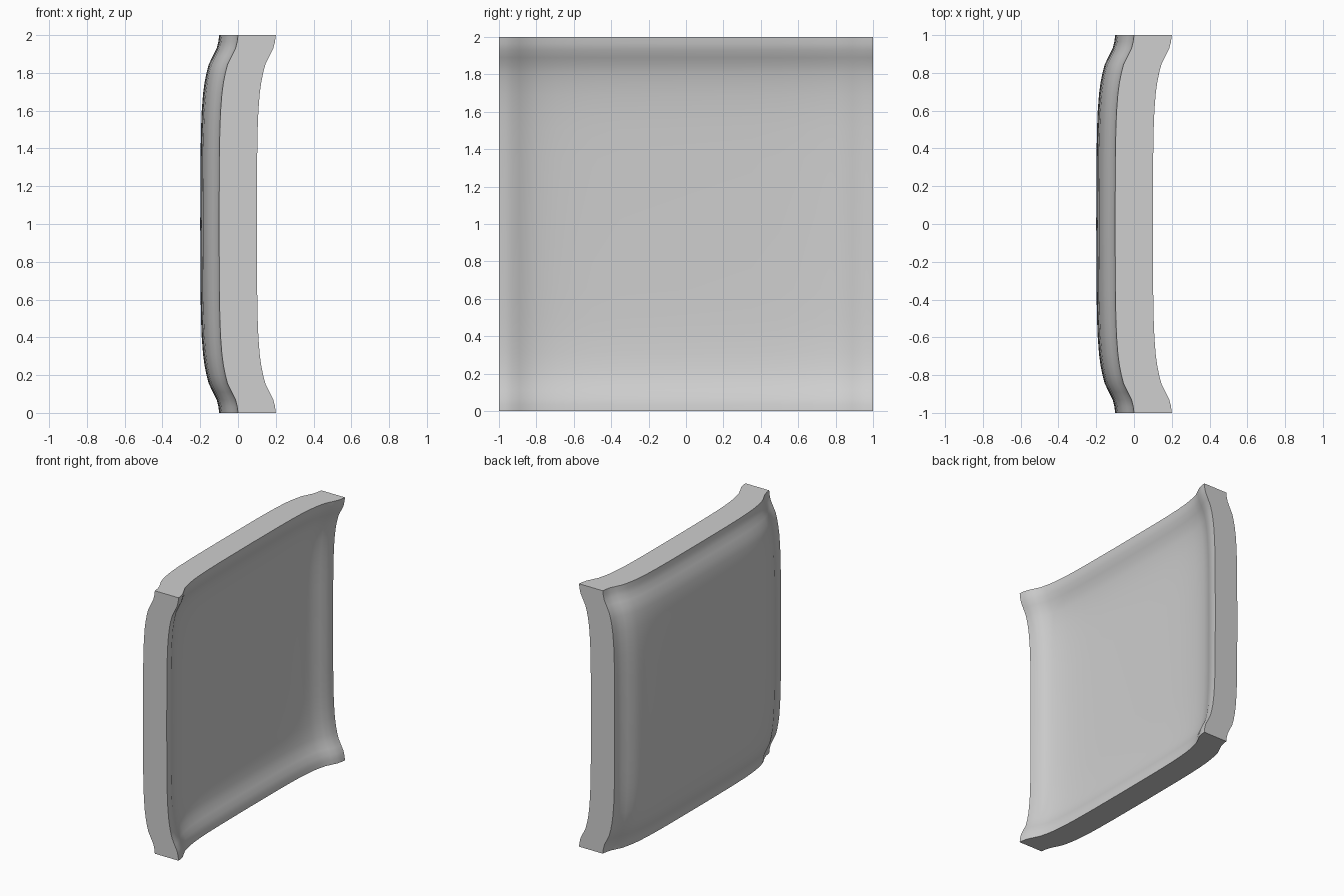
import bpy
import bmesh
import math

cube = bpy.data.objects.get("Cube")
if cube:
    bpy.data.objects.remove(cube, do_unlink=True)

THICKNESS = 0.2
DEPTH = 0.1

# Edge profile: distance from the border -> share of the full bulge
PROFILE = [(0, 0), (0.035, 0.04), (0.07, 0.13), (0.11, 0.33), (0.155, 0.55),
           (0.2, 0.67), (0.25, 0.77), (0.31, 0.85), (0.4, 0.92),
           (0.5, 0.96), (0.65, 0.985), (1, 1)]

# Mirror the profile to span the whole width
half = [(d - 1, h) for d, h in PROFILE]
stations = half + [(-p, h) for p, h in reversed(half[:-1])]

# One grey material
grey = bpy.data.materials.new("light_grey")
grey.use_nodes = True
colour = (0.62, 0.62, 0.62, 1)
grey.diffuse_color = colour
grey.node_tree.nodes["Principled BSDF"].inputs["Base Color"].default_value = colour

# Dished sheet: the bulges of both directions add up
bm = bmesh.new()
rows = [[bm.verts.new((-DEPTH * (hy + hz), y, z + 1)) for y, hy in stations]
        for z, hz in stations]
for low, high in zip(rows, rows[1:]):
    for i in range(len(low) - 1):
        bm.faces.new((low[i], low[i + 1], high[i + 1], high[i]))

# Give the sheet its thickness along x
front = bm.faces[:]
result = bmesh.ops.extrude_face_region(bm, geom=front, use_keep_orig=True)
moved = [g for g in result["geom"] if isinstance(g, bmesh.types.BMVert)]
bmesh.ops.translate(bm, verts=moved, vec=(THICKNESS, 0, 0))
bmesh.ops.recalc_face_normals(bm, faces=bm.faces[:])

mesh = bpy.data.meshes.new("curved_panel")
bm.to_mesh(mesh)
bm.free()
mesh.materials.append(grey)
panel = bpy.data.objects.new("curved_panel", mesh)
bpy.context.collection.objects.link(panel)

# Smooth faces with crisp borders
bpy.ops.object.select_all(action="DESELECT")
panel.select_set(True)
bpy.context.view_layer.objects.active = panel
bpy.ops.object.shade_smooth_by_angle(angle=math.radians(30))
